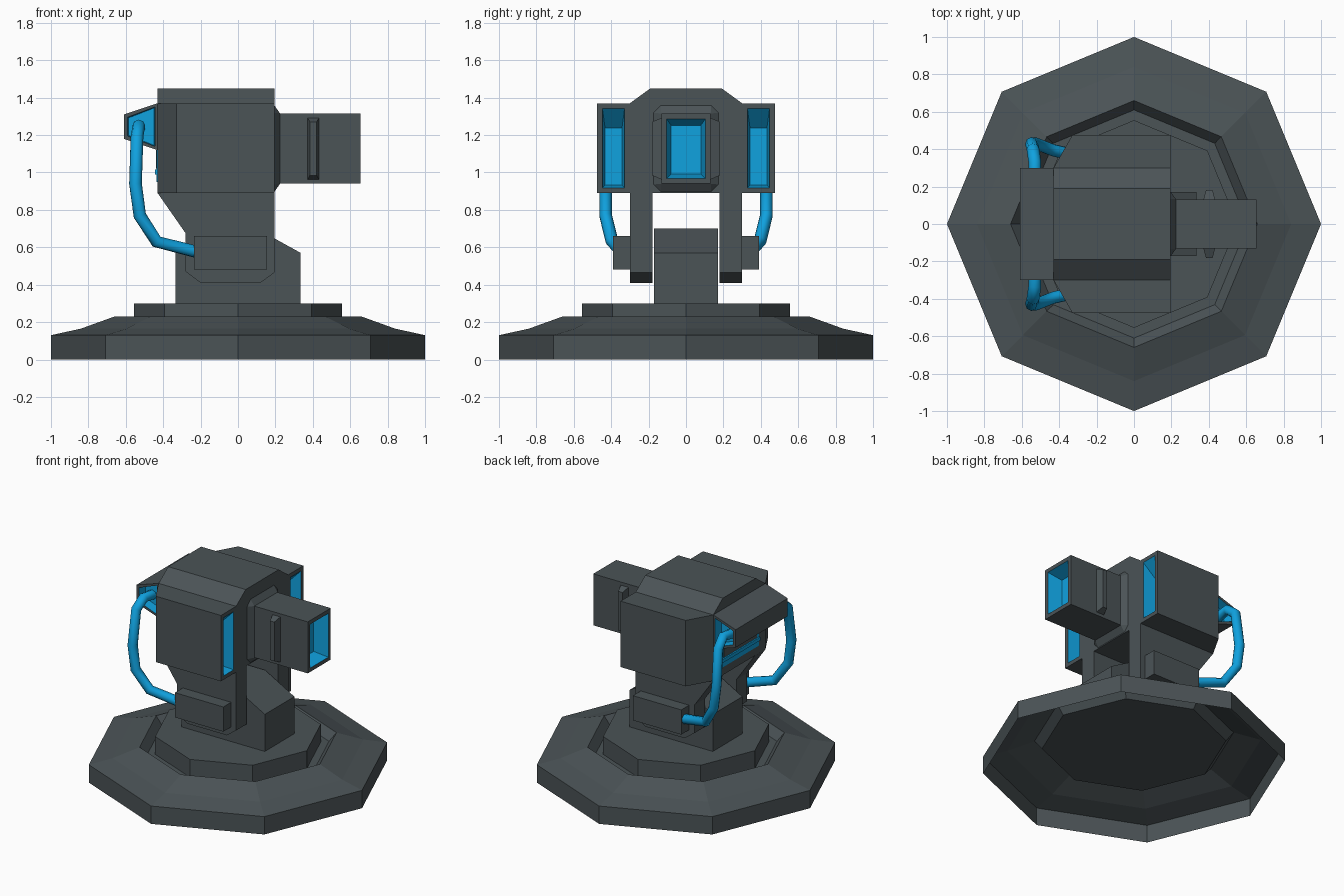
import bpy, bmesh, math
from mathutils import Vector

if "Cube" in bpy.data.objects:
    bpy.data.objects.remove(bpy.data.objects["Cube"])


def material(name, rgb):
    m = bpy.data.materials.new(name)
    m.diffuse_color = (*rgb, 1)
    m.use_nodes = True
    m.node_tree.nodes["Principled BSDF"].inputs["Base Color"].default_value = m.diffuse_color
    return m


GREY = material("dark_slate", (0.070, 0.087, 0.094))
BLUE = material("glow_blue", (0.005, 0.36, 0.74))


def finish(name, bm, recesses=(), mat=GREY):
    """Optionally sink blue windows into the faces looking along a direction."""
    bmesh.ops.recalc_face_normals(bm, faces=bm.faces)
    for direction, rim, bevel, depth, drop in recesses:
        d = Vector(direction)
        face = max((f for f in bm.faces if f.normal.dot(d) > 0.99), key=lambda f: f.calc_area())
        bmesh.ops.inset_individual(bm, faces=[face], thickness=rim)
        walls = bmesh.ops.inset_individual(bm, faces=[face], thickness=bevel)["faces"]
        mid = face.calc_center_median().z
        for v in face.verts:
            v.co -= d * depth
            if v.co.z > mid:
                v.co.z -= drop
        for f in [face] + walls:
            f.material_index = 1
    me = bpy.data.meshes.new(name)
    bm.to_mesh(me)
    bm.free()
    me.materials.append(mat)
    me.materials.append(BLUE)
    ob = bpy.data.objects.new(name, me)
    bpy.context.collection.objects.link(ob)
    return ob


def prism(name, profile, lo, hi, axis, recesses=(), mat=GREY):
    """Extrude a 2D profile along x (profile yz), y (profile xz) or z (profile xy)."""
    place = {"x": lambda a, b, t: (t, a, b),
             "y": lambda a, b, t: (a, t, b),
             "z": lambda a, b, t: (a, b, t)}[axis]
    bm = bmesh.new()
    ends = [[bm.verts.new(place(a, b, t)) for a, b in profile] for t in (lo, hi)]
    n = len(profile)
    for ring in ends:
        bm.faces.new(ring)
    for i in range(n):
        j = (i + 1) % n
        bm.faces.new((ends[0][i], ends[0][j], ends[1][j], ends[1][i]))
    return finish(name, bm, recesses, mat)


def box(name, x, y, z, recesses=(), mat=GREY):
    return prism(name, [(x[0], z[0]), (x[1], z[0]), (x[1], z[1]), (x[0], z[1])],
                 y[0], y[1], "y", recesses, mat)


def hull(name, points):
    bm = bmesh.new()
    for p in points:
        bm.verts.new(p)
    bmesh.ops.convex_hull(bm, input=bm.verts)
    bmesh.ops.dissolve_limit(bm, angle_limit=0.02, verts=bm.verts, edges=bm.edges)
    return finish(name, bm)


def octagon(r):
    return [(r * math.cos(k * math.pi / 4), r * math.sin(k * math.pi / 4)) for k in range(8)]


# octagonal hollow foot with a groove around the turntable
bm = bmesh.new()
rings = [[bm.verts.new((x, y, z)) for x, y in octagon(r)]
         for r, z in [(1, 0), (1, .13), (.84, .165), (.66, .23), (.61, .17)]]
for a, b in zip(rings, rings[1:]):
    for i in range(8):
        j = (i + 1) % 8
        bm.faces.new((a[i], a[j], b[j], b[i]))
bm.faces.new(rings[-1])
finish("foot", bm)
prism("turntable", octagon(.555), .17, .30, "z")

# pedestal block
prism("pedestal", [(-.335, .30), (.335, .30), (.335, .57), (.10, .70), (-.10, .70), (-.335, .57)],
      -.17, .17, "y")

# head
prism("head", [(-.30, .89), (.30, .89), (.30, 1.37), (.19, 1.45), (-.19, 1.45), (-.30, 1.37)],
      -.43, .195, "x")

# barrel with collar
box("barrel", (.22, .655), (-.132, .132), (.94, 1.315), [((1, 0, 0), .04, .035, .10, .01)])
hull("barrel_collar",
     [(.19, s * y, z) for s in (-1, 1)
      for y, z in [(.135, .89), (.18, .935), (.18, 1.32), (.135, 1.365)]] +
     [(.225, s * .132, z) for s in (-1, 1) for z in (.94, 1.315)])

# rear hood with blue recessed ends
prism("rear_hood", [(-.61, 1.18), (-.43, 1.12), (-.43, 1.37), (-.61, 1.31)], -.30, .30, "y",
      [((0, s, 0), .025, .006, .07, 0) for s in (-1, 1)])

# rear vent
box("rear_vent", (-.435, -.42), (-.22, .22), (.95, 1.12), mat=BLUE)
box("rear_vent_core", (-.438, -.42), (-.19, .19), (1.02, 1.12))
box("rear_vent_lip", (-.445, -.42), (-.22, .22), (.99, 1.015), mat=BLUE)

for side, s in (("left", -1), ("right", 1)):
    # yoke arm under the head
    prism(side + "_arm", [(-.28, .47), (-.20, .41), (.12, .41), (.195, .465), (.195, .89),
                          (-.43, .89), (-.28, .675)], s * .18, s * .30, "y")
    # side pod with a blue window in front
    prism(side + "_pod", [(-.43, s * .30), (-.33, s * .475), (.195, s * .475), (.195, s * .30)],
          .89, 1.37, "z", [((1, 0, 0), .04, .02, .10, .09)])
    # hinge box
    box(side + "_hinge_box", (-.235, .155), (s * .29, s * .39), (.48, .66))
    # fin on the barrel flank
    hull(side + "_barrel_fin",
         [(x, s * .125, z) for x in (.37, .435) for z in (.96, 1.295)] +
         [(x, s * .182, z) for x in (.385, .42) for z in (.985, 1.27)])
    # bent cable from hood to hinge box
    cu = bpy.data.curves.new(side + "_cable", "CURVE")
    cu.dimensions = "3D"
    cu.bevel_depth = .034
    cu.bevel_resolution = 2
    cu.use_fill_caps = True
    path = [(-.53, .23, 1.235), (-.53, .33, 1.25), (-.54, .40, 1.19), (-.548, .43, .94),
            (-.525, .43, .77), (-.435, .395, .63), (-.22, .345, .575)]
    sp = cu.splines.new("POLY")
    sp.points.add(len(path) - 1)
    for p, (x, y, z) in zip(sp.points, path):
        p.co = (x, s * y, z, 1)
    sp.use_smooth = True
    cu.materials.append(BLUE)
    bpy.context.collection.objects.link(bpy.data.objects.new(side + "_cable", cu))
